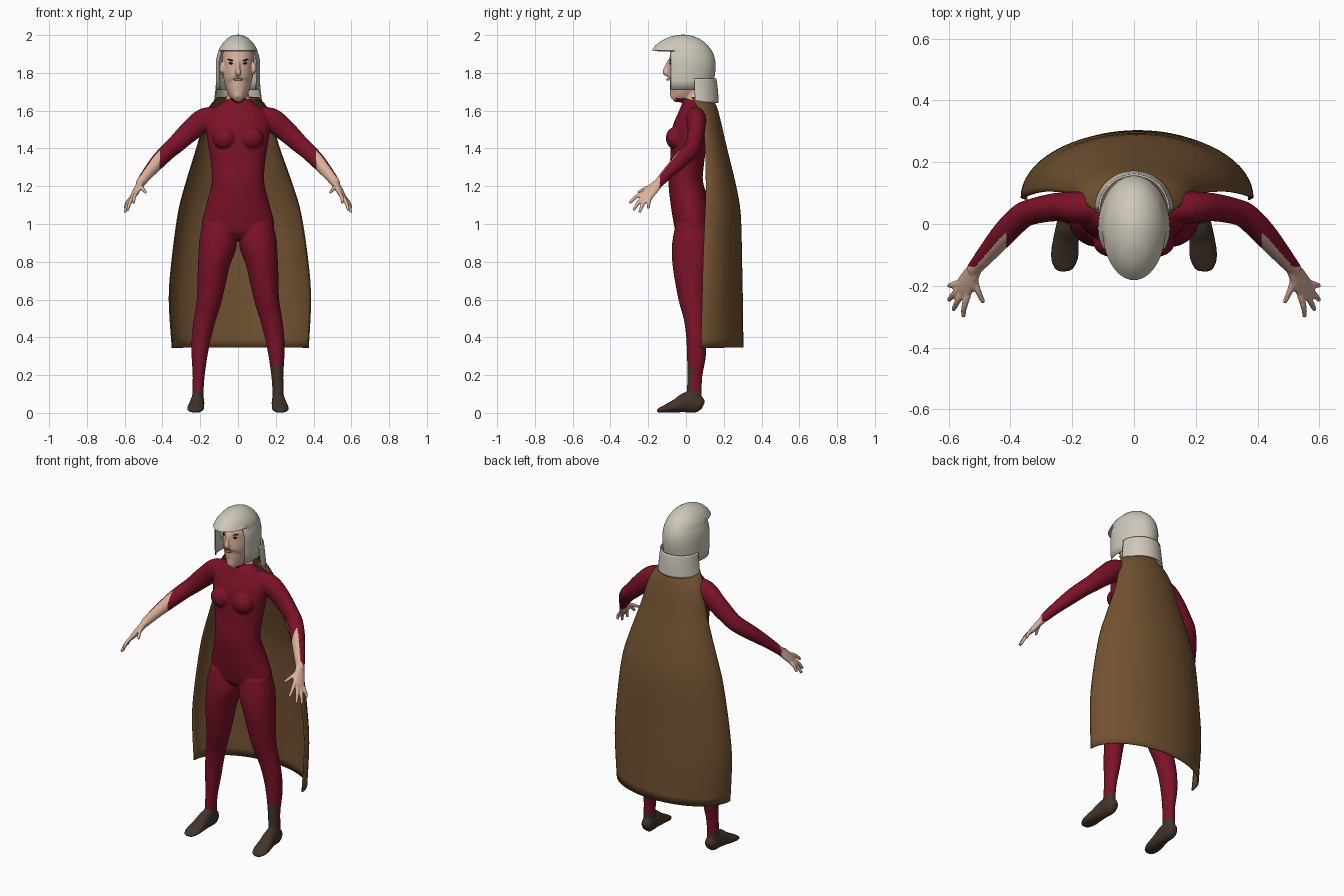
import bpy, bmesh, math
from mathutils import Vector, Matrix


def material(name, rgb):
    m = bpy.data.materials.new(name)
    m.diffuse_color = (*rgb, 1)
    return m


RED = material("crimson cloth", (0.2, 0.006, 0.021))
SKIN = material("skin", (0.70, 0.44, 0.33))
BOOT = material("dark leather", (0.055, 0.034, 0.022))
BROWN = material("brown cloth", (0.17, 0.085, 0.031))
PALE = material("pale helmet", (0.62, 0.58, 0.49))
DARK = material("dark eyes", (0.025, 0.015, 0.012))
LIP = material("lips", (0.48, 0.24, 0.19))


def make_object(name, bm, mats, sharp=40):
    me = bpy.data.meshes.new(name)
    bm.to_mesh(me)
    bm.free()
    for m in mats:
        me.materials.append(m)
    me.shade_smooth()
    me.set_sharp_from_angle(angle=math.radians(sharp))
    ob = bpy.data.objects.new(name, me)
    bpy.context.collection.objects.link(ob)
    return ob


def smooth_rows(rows, steps=4):
    """Catmull-Rom interpolation of section rows."""
    out = []
    rows = [Vector(r) for r in rows]
    for i in range(len(rows) - 1):
        b, c = rows[i], rows[i + 1]
        a = rows[i - 1] if i else b
        d = rows[i + 2] if i + 2 < len(rows) else c
        for k in range(steps):
            t = k / steps
            out.append(0.5 * (2 * b + (c - a) * t + (2 * a - 5 * b + 4 * c - d) * t * t
                              + (3 * b - a - 3 * c + d) * t ** 3))
    return out + [rows[-1]]


def tube(bm, rows, ref, side=1, n=24):
    """Closed tube through (x, y, z, radius_u, radius_v) sections."""
    rows = smooth_rows(rows)
    pts = [Vector(r[:3]) for r in rows]
    rings = []
    for i, r in enumerate(rows):
        t = (pts[min(i + 1, len(pts) - 1)] - pts[max(i - 1, 0)]).normalized()
        u = t.cross(Vector(ref)).normalized()
        v = t.cross(u)
        ring = []
        for k in range(n):
            a = math.tau * k / n
            p = pts[i] + u * r[3] * math.cos(a) + v * r[4] * math.sin(a)
            ring.append(bm.verts.new((p.x * side, p.y, p.z)))
        rings.append(ring)
    faces = [bm.faces.new(rings[0]), bm.faces.new(rings[-1][::-1])]
    for p, q in zip(rings, rings[1:]):
        for k in range(n):
            j = (k + 1) % n
            faces.append(bm.faces.new((p[k], q[k], q[j], p[j])))
    bmesh.ops.recalc_face_normals(bm, faces=faces)


def ball(bm, loc, size, tilt=0):
    m = Matrix.Translation(loc) @ Matrix.Rotation(tilt, 4, 'Y') @ Matrix.Diagonal((*size, 1))
    bmesh.ops.create_uvsphere(bm, u_segments=20, v_segments=12, radius=1, matrix=m)


def upright(rows):
    """(z, half width, front y, back y) to tube sections."""
    return [(0, (f + b) / 2, z, w, (b - f) / 2) for z, w, f, b in rows]


# body: torso, neck, head, limbs and hands fused into one surface
X, Y, Z = (1, 0, 0), (0, 1, 0), (0, 0, 1)
bm = bmesh.new()
tube(bm, upright([
    (0.915, 0.09, -0.03, 0.09), (0.95, 0.165, -0.055, 0.125), (1.0, 0.192, -0.063, 0.135),
    (1.1, 0.168, -0.08, 0.12), (1.22, 0.139, -0.093, 0.09), (1.32, 0.143, -0.085, 0.095),
    (1.42, 0.158, -0.08, 0.108), (1.5, 0.168, -0.073, 0.11), (1.57, 0.16, -0.045, 0.105),
    (1.62, 0.115, -0.025, 0.10), (1.65, 0.073, -0.008, 0.09), (1.69, 0.056, -0.005, 0.085),
    (1.76, 0.052, -0.005, 0.085)]), Y, n=40)
tube(bm, upright([
    (1.663, 0.018, -0.093, -0.055), (1.69, 0.046, -0.103, 0.02), (1.73, 0.066, -0.101, 0.08),
    (1.78, 0.078, -0.10, 0.11), (1.83, 0.083, -0.094, 0.125), (1.88, 0.084, -0.09, 0.125),
    (1.93, 0.074, -0.08, 0.10), (1.96, 0.04, -0.05, 0.06)]), Y, n=40)
# nose
tube(bm, [(0, -0.088, 1.865, 0.009, 0.01), (0, -0.104, 1.825, 0.011, 0.013),
          (0, -0.109, 1.802, 0.017, 0.015), (0, -0.098, 1.787, 0.01, 0.008)], Y)
palm_normal = (0.76, -0.155, 0.56)
fingers = [((0.538, -0.232, 1.164), (0.553, -0.300, 1.110)),
           ((0.548, -0.217, 1.155), (0.585, -0.278, 1.072)),
           ((0.558, -0.203, 1.145), (0.600, -0.247, 1.060)),
           ((0.567, -0.190, 1.137), (0.599, -0.200, 1.083)),
           ((0.518, -0.165, 1.205), (0.487, -0.255, 1.165))]
for s in (1, -1):
    ball(bm, (s * 0.072, -0.055, 1.455), (0.062, 0.052, 0.06))   # chest
    ball(bm, (s * 0.086, -0.025, 1.825), (0.01, 0.02, 0.033))    # ear
    # arm
    tube(bm, [(0.07, 0.05, 1.57, 0.045, 0.045), (0.17, 0.053, 1.555, 0.052, 0.062),
              (0.25, 0.055, 1.495, 0.046, 0.057), (0.33, 0.04, 1.42, 0.042, 0.048),
              (0.368, 0.022, 1.387, 0.042, 0.045), (0.42, -0.03, 1.335, 0.04, 0.041),
              (0.48, -0.1, 1.265, 0.031, 0.031), (0.522, -0.15, 1.21, 0.023, 0.024)], Z, s)
    # palm and fingers
    tube(bm, [(0.512, -0.14, 1.222, 0.024, 0.02), (0.532, -0.175, 1.187, 0.034, 0.018),
              (0.551, -0.208, 1.152, 0.038, 0.015), (0.557, -0.218, 1.142, 0.034, 0.011)],
         palm_normal, s)
    for a, b in fingers:
        a, b = Vector(a), Vector(b)
        mid = (a + b) / 2 + Vector((0.004, -0.002, 0.004))
        tube(bm, [(*a, 0.011, 0.011), (*mid, 0.0105, 0.0105), (*b, 0.008, 0.008)],
             palm_normal, s, 12)
    # leg
    tube(bm, [(0.10, 0.03, 1.0, 0.085, 0.085), (0.106, 0.03, 0.9, 0.1, 0.103),
              (0.126, 0.027, 0.8, 0.086, 0.1), (0.139, 0.028, 0.7, 0.076, 0.087),
              (0.152, 0.032, 0.6, 0.066, 0.071), (0.175, 0.045, 0.5, 0.058, 0.057),
              (0.194, 0.054, 0.4, 0.051, 0.053), (0.204, 0.055, 0.3, 0.042, 0.05),
              (0.208, 0.047, 0.2, 0.032, 0.04), (0.212, 0.044, 0.12, 0.03, 0.039),
              (0.213, 0.044, 0.05, 0.031, 0.04)], Y, s)
    # foot
    tube(bm, [(0.212, 0.09, 0.037, 0.018, 0.022), (0.212, 0.068, 0.046, 0.033, 0.045),
              (0.214, 0.01, 0.056, 0.035, 0.056), (0.22, -0.05, 0.038, 0.042, 0.037),
              (0.225, -0.105, 0.023, 0.045, 0.022), (0.227, -0.14, 0.014, 0.034, 0.013),
              (0.227, -0.153, 0.01, 0.018, 0.008)], Z, s)
body = make_object("body", bm, [])
mod = body.modifiers.new("fuse", 'REMESH')
mod.mode, mod.voxel_size = 'VOXEL', 0.0052
mod = body.modifiers.new("soften", 'SMOOTH')
mod.factor, mod.iterations = 0.5, 5
bpy.context.view_layer.update()
fused = bpy.data.meshes.new_from_object(body.evaluated_get(bpy.context.evaluated_depsgraph_get()))
body.modifiers.clear()
body.data = fused
fused.materials.clear()
for m in (RED, SKIN, BOOT):
    fused.materials.append(m)
fused.shade_smooth()


def body_colour(c, n):
    ax, side = abs(c.x), 1 if c.x > 0 else -1
    # boots, one with a tall front
    if c.z < 0.115 or (c.x > 0 and c.z < 0.25 and n.y < -0.3):
        return 2
    # head and neckline
    if ax < 0.11 and (c.z > 1.675 - 0.25 * ax or (c.z > 1.62 and c.y < -0.055)):
        return 1
    # hands and inner forearms
    if ax > 0.4 and c.z < 1.45:
        inner = n.dot(Vector((-0.3 * side, -0.9, -0.1)))
        if c.y < -0.14 or (ax > 0.415 and inner > 0.25):
            return 1
    return 0


for p in fused.polygons:
    p.material_index = body_colour(p.center, p.normal)

# eyes, brows and mouth
bm = bmesh.new()
for s in (1, -1):
    ball(bm, (s * 0.036, -0.081, 1.851), (0.013, 0.007, 0.006), -s * 0.1)
    ball(bm, (s * 0.038, -0.079, 1.868), (0.021, 0.008, 0.004), -s * 0.25)
make_object("eyes_and_brows", bm, [DARK])
bm = bmesh.new()
ball(bm, (0, -0.098, 1.765), (0.024, 0.006, 0.006))
make_object("mouth", bm, [LIP])


def thicken(ob, t=0.006):
    m = ob.modifiers.new("thickness", 'SOLIDIFY')
    m.thickness, m.offset = t, 0


def drape(name, rows, mat, n=32):
    """Half-round sheet through (z, half width, edge y, back y, centre x) rows."""
    bm = bmesh.new()
    grid = []
    for z, w, f, b, cx in smooth_rows(rows):
        grid.append([bm.verts.new((cx + w * math.cos(math.pi * k / n),
                                   f + (b - f) * math.sin(math.pi * k / n), z))
                     for k in range(n + 1)])
    for p, q in zip(grid, grid[1:]):
        for k in range(n):
            bm.faces.new((p[k], p[k + 1], q[k + 1], q[k]))
    thicken(make_object(name, bm, [mat]))


drape("cape", [(1.67, 0.108, 0.03, 0.135, 0), (1.62, 0.15, 0.06, 0.16, 0),
               (1.55, 0.18, 0.085, 0.18, 0), (1.42, 0.213, 0.1, 0.21, 0),
               (1.2, 0.285, 0.105, 0.263, 0.005), (1.05, 0.325, 0.1, 0.287, 0.008),
               (0.8, 0.36, 0.09, 0.294, 0.01), (0.6, 0.374, 0.085, 0.298, 0.01),
               (0.345, 0.36, 0.078, 0.301, 0.012)], BROWN)
drape("neck_guard", [(1.77, 0.112, 0.045, 0.158, 0), (1.71, 0.117, 0.045, 0.166, 0),
                     (1.642, 0.125, 0.05, 0.17, 0)], PALE)

# helmet: egg dome with a brim, open at the face; rows are (z, half width, front, back)
rows = []
for deg in (88, 80, 70, 60, 50, 40, 30):
    a = math.radians(deg)
    c = math.cos(a)
    rows.append((1.84 + 0.16 * math.sin(a), 0.115 * c, 0.19 * c, 0.17 * c))
rows += [(1.915, 0.1, 0.118, 0.15), (1.895, 0.108, 0.122, 0.16), (1.868, 0.113, 0.125, 0.167),
         (1.84, 0.115, 0.125, 0.17), (1.80, 0.115, 0.125, 0.167), (1.76, 0.114, 0.125, 0.16),
         (1.71, 0.111, 0.125, 0.148)]
bm = bmesh.new()
n = 48
rings = [[bm.verts.new((w * math.cos(math.tau * k / n),
                        -0.015 + (b if k < n / 2 else f) * math.sin(math.tau * k / n), z))
          for k in range(n)] for z, w, f, b in rows]
bm.faces.new(rings[0])
for p, q in zip(rings, rings[1:]):
    for k in range(n):
        j = (k + 1) % n
        bm.faces.new((p[k], q[k], q[j], p[j]))
bmesh.ops.recalc_face_normals(bm, faces=bm.faces)
bmesh.ops.bisect_plane(bm, geom=bm.verts[:] + bm.edges[:] + bm.faces[:], dist=1e-5,
                       plane_co=(0, -0.08, 0), plane_no=(0, 1, 0))
opening = [f for f in bm.faces
           if f.calc_center_median().y < -0.08 and f.calc_center_median().z < 1.914]
bmesh.ops.delete(bm, geom=opening, context='FACES')
thicken(make_object("helmet", bm, [PALE]), 0.005)
